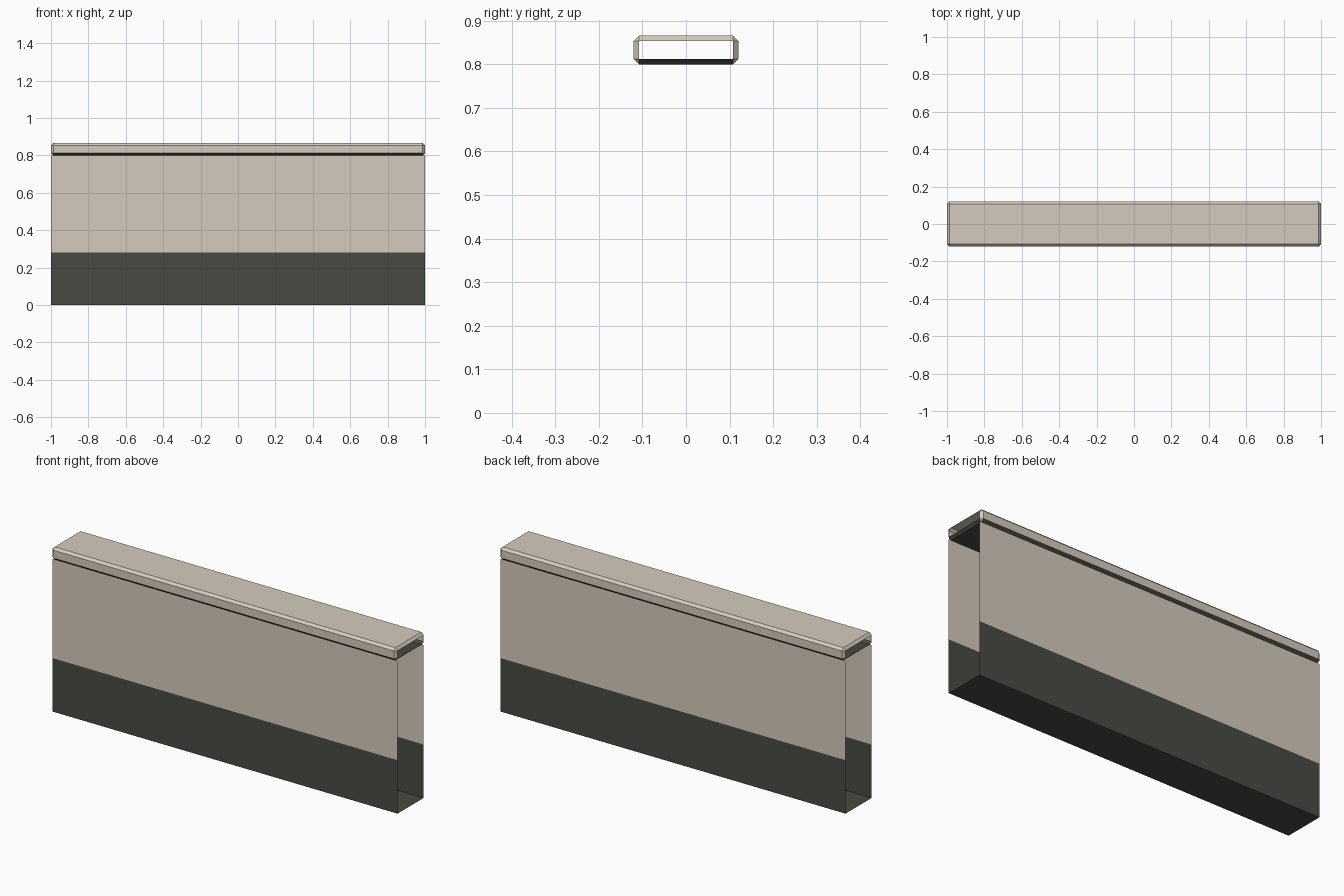
import bpy, bmesh

if "Cube" in bpy.data.objects:
    bpy.data.objects.remove(bpy.data.objects["Cube"])


def material(name, rgb):
    m = bpy.data.materials.new(name)
    m.diffuse_color = (*rgb, 1.0)
    m.use_nodes = True
    m.node_tree.nodes["Principled BSDF"].inputs["Base Color"].default_value = m.diffuse_color
    return m


BEIGE = material("beige_plaster", (0.66, 0.60, 0.51))
DARK = material("dark_grey", (0.067, 0.067, 0.056))


def finish(name, bm, is_dark):
    """Colour faces by rule and turn the bmesh into an object."""
    bm.normal_update()
    for f in bm.faces:
        f.material_index = 1 if is_dark(f) else 0
    mesh = bpy.data.meshes.new(name)
    bm.to_mesh(mesh)
    bm.free()
    mesh.materials.append(BEIGE)
    mesh.materials.append(DARK)
    bpy.context.collection.objects.link(bpy.data.objects.new(name, mesh))


# Wall: U-shaped sheet, open at both ends, with a dark base band
half_y, band, top = 0.1075, 0.28, 0.80
profile = [(-half_y, top), (-half_y, band), (-half_y, 0),
           (half_y, 0), (half_y, band), (half_y, top)]
bm = bmesh.new()
left, right = ([bm.verts.new((x, y, z)) for y, z in profile] for x in (-1, 1))
for i in range(len(profile) - 1):
    bm.faces.new((left[i], left[i + 1], right[i + 1], right[i]))
finish("wall", bm, lambda f: f.calc_center_median().z < band)

# Coping: chamfered tube with open ends and a dark underside
bm = bmesh.new()
bmesh.ops.create_cube(bm, size=1)
for v in bm.verts:
    v.co = (v.co.x * 2, v.co.y * 0.24, 0.833 + v.co.z * 0.066)
bmesh.ops.bevel(bm, geom=bm.edges[:], offset=0.0125, segments=1,
                affect='EDGES', profile=0.5)
bm.normal_update()
ends = [f for f in bm.faces if abs(f.normal.x) > 0.99]
bmesh.ops.delete(bm, geom=ends, context='FACES')
finish("coping", bm, lambda f: f.normal.z < -0.6)
